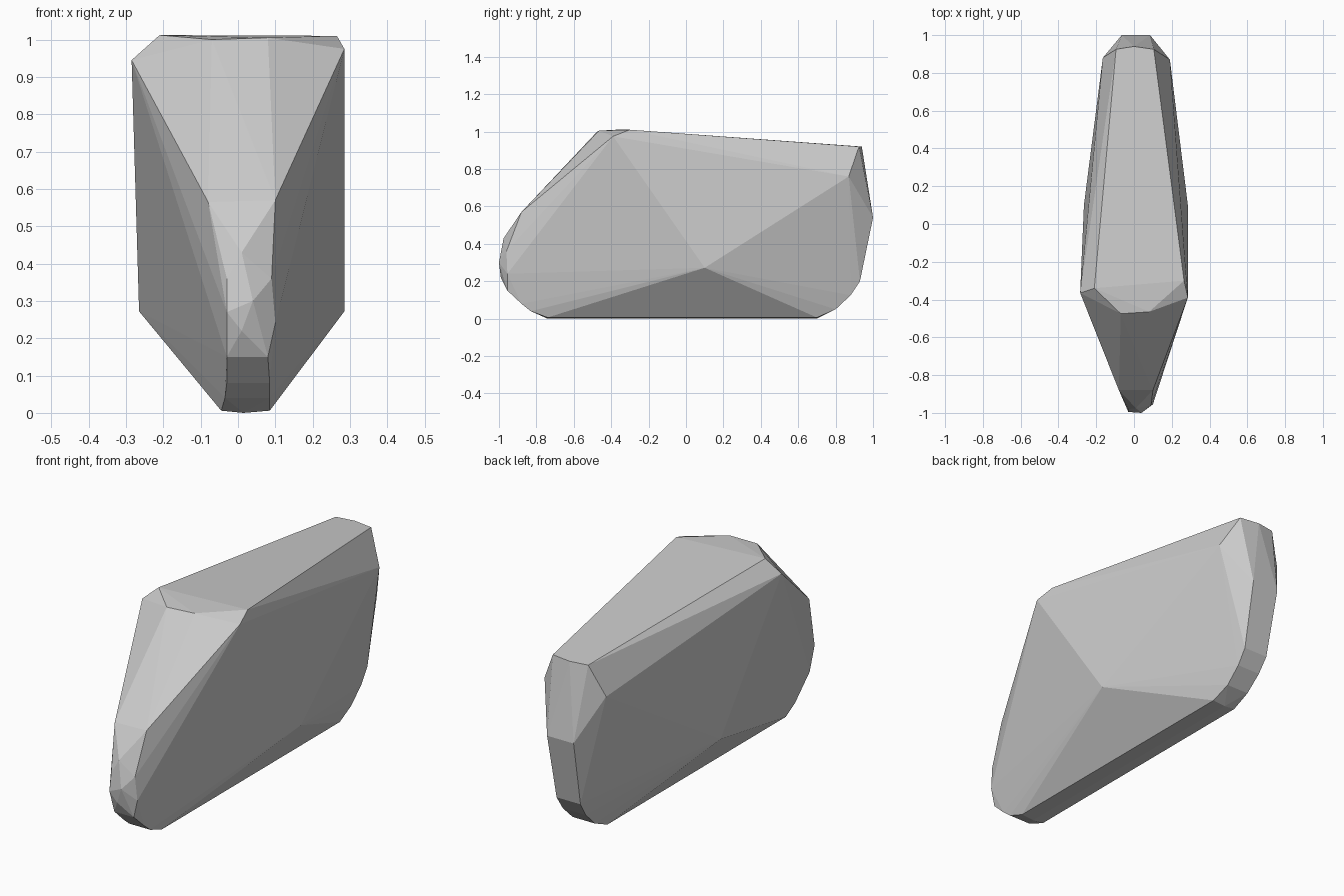
import bpy, bmesh

# Convex faceted boulder: corner points wrapped in a hull
SHOULDERS = [(.285, -.39, .975), (.265, -.30, 1.01), (.08, -.465, 1.005),
             (-.07, -.475, 1.0), (-.21, -.34, 1.012), (-.285, -.365, .945)]
FLANKS = [(.285, .10, .272), (-.265, .10, .272)]
TAIL = [(.19, .87, .76), (.105, .925, .92), (0, .94, .92), (-.095, .925, .92),
        (-.165, .88, .76), (.085, 1.0, .54), (-.065, 1.0, .54)]
NOSE = [(.1, -.88, .57), (-.08, -.88, .565), (.01, -.975, .43), (.09, -.96, .36),
        (-.03, -.98, .36), (.1, -.955, .24), (.04, -1.0, .30), (-.03, -.995, .27),
        (.01, -.99, .22)]
# Rounded lower ends: y, z, left x, right x
ENDS = [(-.955, .15, -.03, .08), (-.88, .08, -.03, .085), (-.83, .04, -.035, .085),
        (-.74, .006, -.045, .085), (.70, .006, -.045, .085), (.80, .05, -.045, .08),
        (.88, .125, -.05, .08), (.93, .20, -.055, .08)]
KEEL = [(.015, -.74, 0), (.015, .70, 0)]

points = SHOULDERS + FLANKS + TAIL + NOSE + KEEL
for y, z, left, right in ENDS:
    points += [(left, y, z), (right, y, z)]

bm = bmesh.new()
for p in points:
    bm.verts.new(p)
hull = bmesh.ops.convex_hull(bm, input=bm.verts)
loose = [v for v in bm.verts if not v.link_faces]
bmesh.ops.delete(bm, geom=loose, context='VERTS')
bmesh.ops.recalc_face_normals(bm, faces=bm.faces)

mesh = bpy.data.meshes.new("boulder")
bm.to_mesh(mesh)
bm.free()
stone = bpy.data.materials.new("stone_grey")
stone.diffuse_color = (.6, .6, .6, 1)
mesh.materials.append(stone)
boulder = bpy.data.objects.new("boulder", mesh)
bpy.context.collection.objects.link(boulder)
